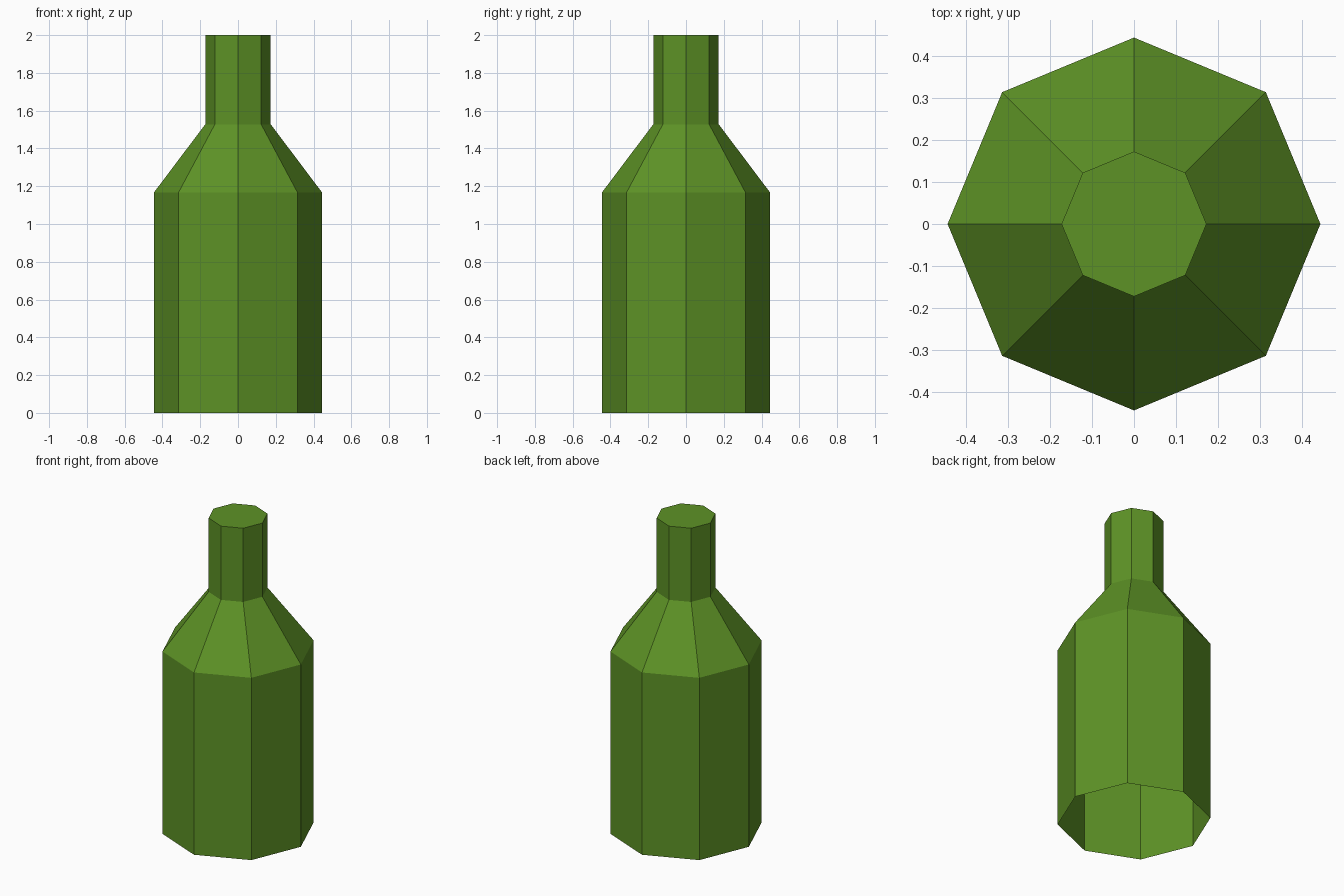
import bpy
import bmesh
from math import cos, sin, tau

if "Cube" in bpy.data.objects:
    bpy.data.objects.remove(bpy.data.objects["Cube"], do_unlink=True)

SIDES = 8
# Silhouette as (radius, height): base, shoulder, neck, mouth
PROFILE = [(0.445, 0.0), (0.445, 1.167), (0.173, 1.528), (0.173, 2.0)]

# Green glass
green = bpy.data.materials.new("green_glass")
green.use_nodes = True
colour = (0.110, 0.290, 0.019, 1.0)
green.diffuse_color = colour
green.node_tree.nodes["Principled BSDF"].inputs["Base Color"].default_value = colour


def ring(bm, radius, height):
    return [bm.verts.new((radius * cos(tau * i / SIDES), radius * sin(tau * i / SIDES), height))
            for i in range(SIDES)]


# Bottle shell: walls between rings, closed mouth, open underside
bm = bmesh.new()
rings = [ring(bm, r, z) for r, z in PROFILE]
for low, high in zip(rings, rings[1:]):
    for i in range(SIDES):
        j = (i + 1) % SIDES
        bm.faces.new((low[i], low[j], high[j], high[i]))
bm.faces.new(rings[-1])

mesh = bpy.data.meshes.new("bottle")
bm.to_mesh(mesh)
bm.free()
mesh.materials.append(green)
bottle = bpy.data.objects.new("bottle", mesh)
bpy.context.collection.objects.link(bottle)
